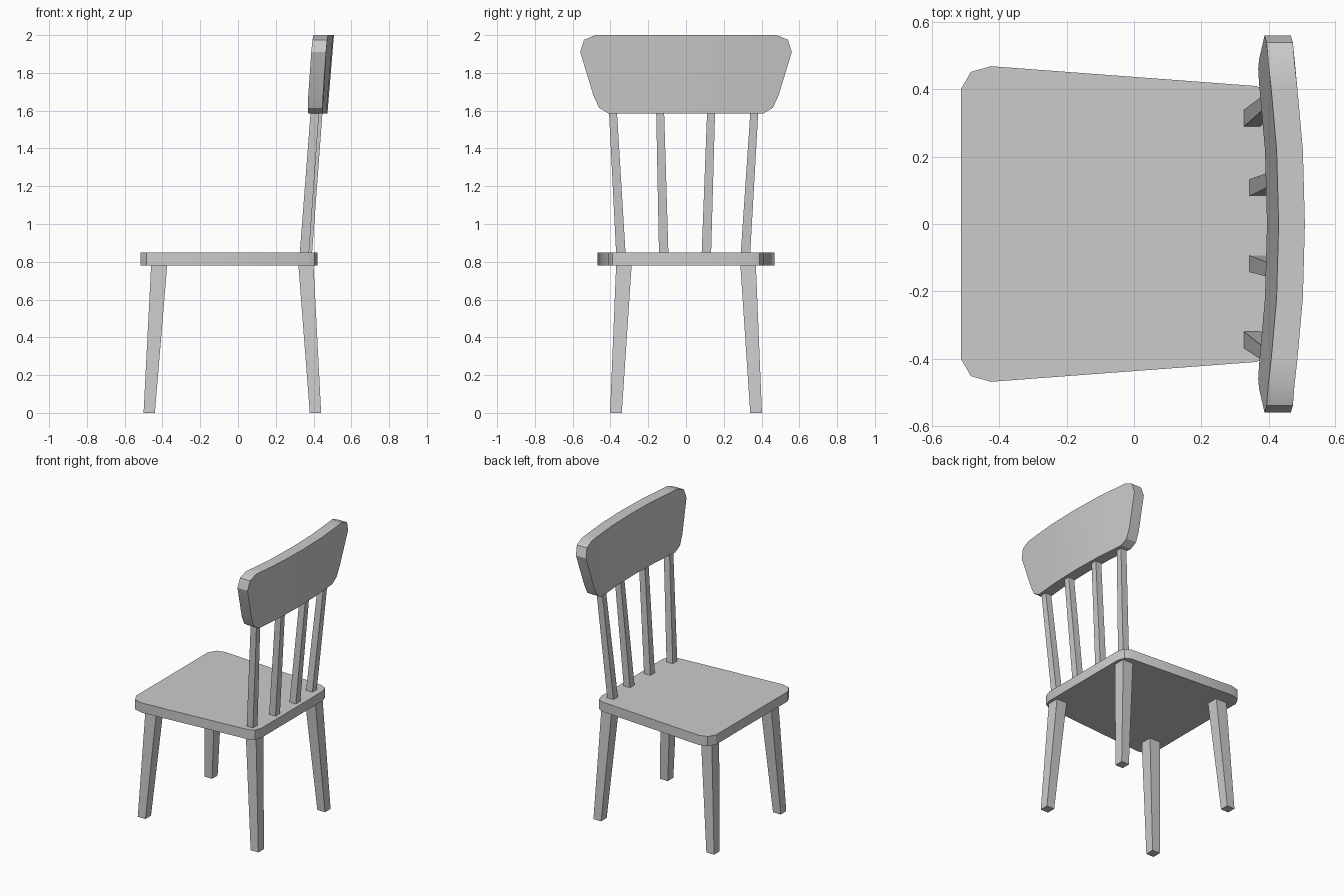
import bpy, bmesh

if "Cube" in bpy.data.objects:
    bpy.data.objects.remove(bpy.data.objects["Cube"])


def finish(name, bm, smooth=False):
    bmesh.ops.recalc_face_normals(bm, faces=bm.faces)
    mesh = bpy.data.meshes.new(name)
    bm.to_mesh(mesh)
    bm.free()
    obj = bpy.data.objects.new(name, mesh)
    bpy.context.collection.objects.link(obj)
    if smooth:
        bpy.ops.object.select_all(action='DESELECT')
        obj.select_set(True)
        bpy.context.view_layer.objects.active = obj
        bpy.ops.object.shade_smooth_by_angle(angle=0.5)
    return obj


def prism(points, offset):
    """Extruded polygon with its profile given as 3D points."""
    bm = bmesh.new()
    face = bm.faces.new([bm.verts.new(p) for p in points])
    new = bmesh.ops.extrude_face_region(bm, geom=[face])
    verts = [g for g in new['geom'] if isinstance(g, bmesh.types.BMVert)]
    bmesh.ops.translate(bm, verts=verts, vec=offset)
    return bm


def bar(name, z0, x0, y0, z1, x1, y1):
    """Tapered four-sided bar; x and y are (low, high) ranges at each end."""
    bm = bmesh.new()
    rings = []
    for z, x, y in ((z0, x0, y0), (z1, x1, y1)):
        rings.append([bm.verts.new((x[i], y[j], z))
                      for i, j in ((0, 0), (1, 0), (1, 1), (0, 1))])
    bm.faces.new(rings[0])
    bm.faces.new(rings[1])
    for i in range(4):
        k = (i + 1) % 4
        bm.faces.new((rings[0][i], rings[0][k], rings[1][k], rings[1][i]))
    return finish(name, bm)


def mirrored(half):
    return half + [(-a, b) for a, b in reversed(half)]


# Seat: trapezoid with clipped corners, narrower at the back
seat_half = [(0.40, -0.515), (0.452, -0.485), (0.469, -0.425),
             (0.41, 0.365), (0.39, 0.405), (0.34, 0.422)]
seat = [(x, y, 0.78) for y, x in mirrored(seat_half)]
finish("seat", prism(seat, (0, 0, 0.068)), smooth=True)

# Legs: splayed and tapering towards the floor
for side, s in (("left", 1), ("right", -1)):
    foot = sorted((s * 0.34, s * 0.402))
    top = sorted((s * 0.288, s * 0.37))
    bar("front_leg_" + side, 0, (-0.50, -0.44), foot, 0.78, (-0.46, -0.375), top)
    bar("back_leg_" + side, 0, (0.38, 0.44), foot, 0.78, (0.32, 0.40), top)

# Back spindles: fanned out and leaning back, ends hidden in the backrest
spindles = [(-0.345, -0.387, 0.327, 0.385), (-0.118, -0.137, 0.343, 0.403),
            (0.108, 0.133, 0.343, 0.403), (0.315, 0.362, 0.327, 0.385)]
for i, (yb, yt, xb, xt) in enumerate(spindles):
    bar(f"spindle_{i + 1}", 0.845, (xb, xb + 0.049), (yb - 0.025, yb + 0.025),
        1.60, (xt, xt + 0.045), (yt - 0.021, yt + 0.021))

# Backrest: flared board, curved around the sitter and tilted back
board_half = [(0.48, 2.0), (0.54, 1.975), (0.56, 1.91),
              (0.49, 1.68), (0.46, 1.615), (0.41, 1.585)]
bm = prism([(0, y, z) for y, z in mirrored(board_half)], (0.078, 0, 0))
for cut in (-0.4, -0.22, 0, 0.22, 0.4):
    bmesh.ops.bisect_plane(bm, geom=bm.verts[:] + bm.edges[:] + bm.faces[:],
                           plane_co=(0, cut, 0), plane_no=(0, 1, 0))
curve = [(0, 0), (0.22, -0.006), (0.4, -0.022), (0.48, -0.031), (0.57, -0.035)]
for v in bm.verts:
    y = abs(v.co.y)
    for (a, da), (b, db) in zip(curve, curve[1:]):
        if a <= y <= b:
            bend = da + (db - da) * (y - a) / (b - a)
            break
    v.co.x += 0.43 + bend - 0.035 * (2.0 - v.co.z) / 0.42
finish("backrest", bm, smooth=True)
